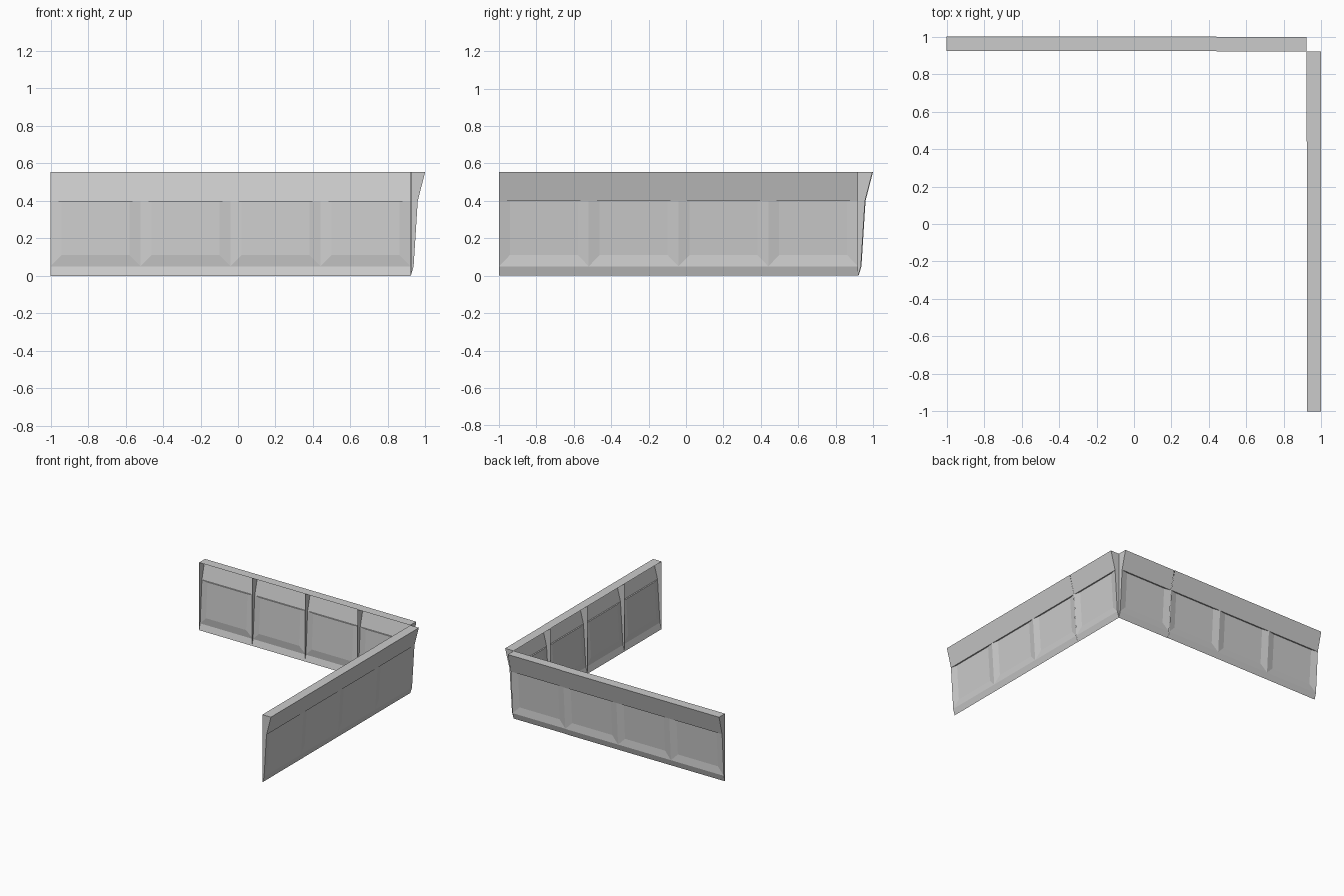
import bpy, bmesh

if "Cube" in bpy.data.objects:
    bpy.data.objects.remove(bpy.data.objects["Cube"])

# Wall cross-section as (depth, height): leaning skin from the foot to the top lip
FOOT, LOW, MID, LIP = (0.0, 0.0), (0.015, 0.05), (0.037, 0.40), (0.077, 0.555)
BACK = (0.0, 0.555)
BAY, BAYS, INSET, RECESS = 0.48, 4, 0.058, 0.011


def build_wall(name, along_x, offsets):
    bm = bmesh.new()

    def face(points, offset):
        verts = []
        for u, d, z in points:
            p = (u, d + offset, z) if along_x else (d + offset, u, z)
            verts.append(bm.verts.new(p))
        # the swapped axes mirror the wall, so keep its winding outward
        bm.faces.new(verts if not along_x else verts[::-1])

    def strip(a, b, lo, hi, offset):
        face([(a, *lo), (b, *lo), (b, *hi), (a, *hi)], offset)

    for i in range(BAYS):
        a, b, off = -1 + i * BAY, -1 + (i + 1) * BAY, offsets[i]
        # kick strip, upper slope and flat top cap
        strip(a, b, FOOT, LOW, off)
        strip(a, b, MID, LIP, off)
        strip(a, b, LIP, BACK, off)
        # shallow recessed panel with sloping borders
        z1 = 0.11
        d1 = LOW[0] + (MID[0] - LOW[0]) * (z1 - LOW[1]) / (MID[1] - LOW[1]) - RECESS
        p_low, p_top = (d1, z1), (MID[0] - RECESS, MID[1])
        c, e = a + INSET, b - INSET
        strip(c, e, p_low, p_top, off)
        face([(a, *LOW), (b, *LOW), (e, *p_low), (c, *p_low)], off)
        face([(a, *LOW), (c, *p_low), (c, *p_top), (a, *MID)], off)
        face([(e, *p_low), (b, *LOW), (b, *MID), (e, *p_top)], off)
        face([(c, *p_top), (e, *p_top), (b, *MID), (a, *MID)], off)
        # thin rib plates, closing both wall ends
        profile = (FOOT, LOW, MID, LIP, BACK)
        face([(a, *p) for p in profile[::-1]], off)
        if i == BAYS - 1:
            face([(b, *p) for p in profile], off)

    bmesh.ops.remove_doubles(bm, verts=bm.verts, dist=0.0001)
    mesh = bpy.data.meshes.new(name)
    bm.to_mesh(mesh)
    bm.free()
    obj = bpy.data.objects.new(name, mesh)
    bpy.context.collection.objects.link(obj)
    return obj


# Two walls meeting at the corner; the last bay of the rear wall steps in slightly
build_wall("rear_wall", True, [0.923, 0.923, 0.923, 0.92])
build_wall("side_wall", False, [0.922, 0.922, 0.922, 0.921])
